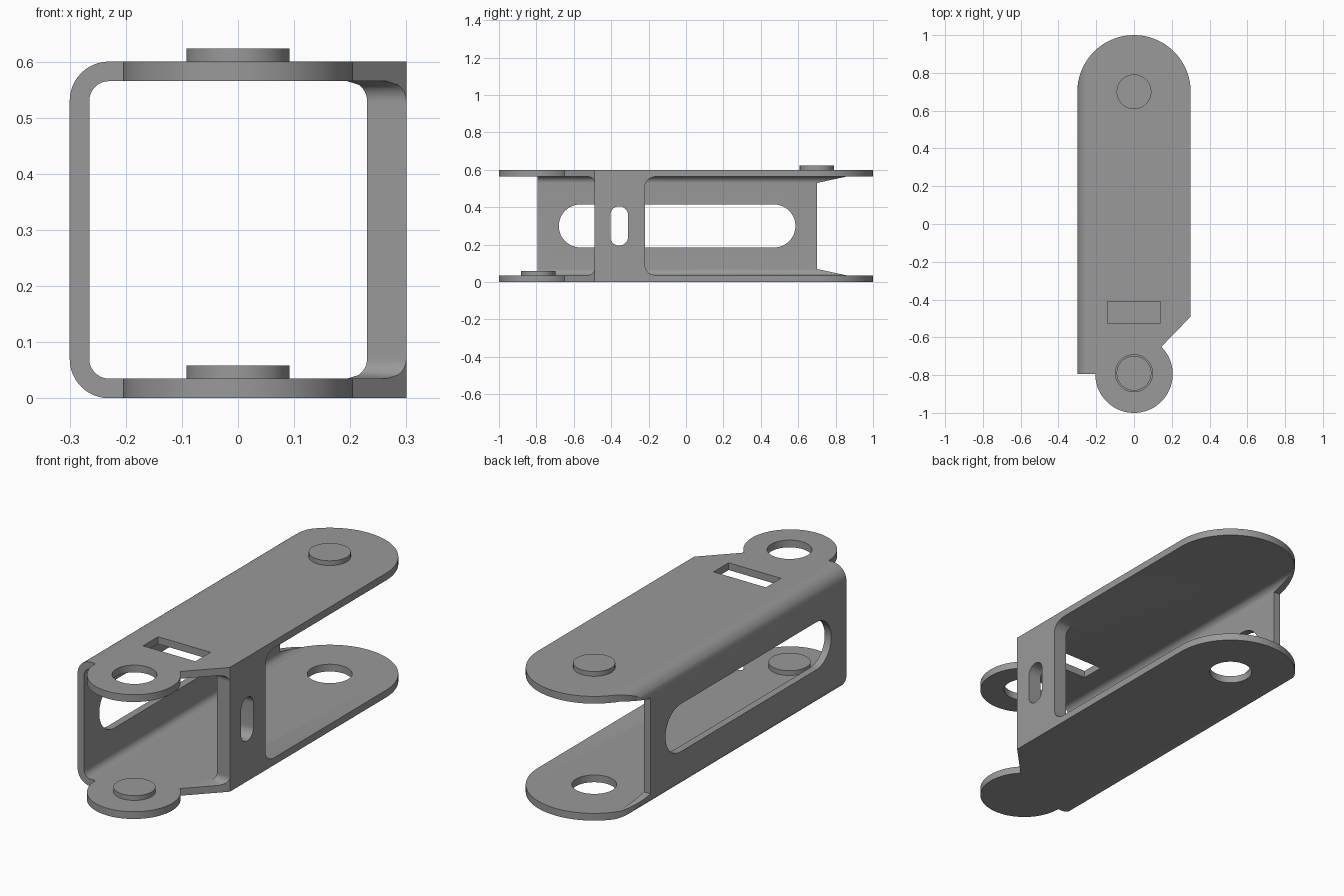
import bpy, bmesh, math
from mathutils import Vector

if "Cube" in bpy.data.objects:
    bpy.data.objects.remove(bpy.data.objects["Cube"])

T, H = 0.035, 0.60          # sheet thickness, overall height
W = 0.30                    # half width
YB, YF = 0.70, -0.795       # back and front pivot positions

steel = bpy.data.materials.new("steel_grey")
steel.diffuse_color = (0.32, 0.32, 0.32, 1)
steel.use_nodes = True
steel.node_tree.nodes["Principled BSDF"].inputs["Base Color"].default_value = steel.diffuse_color


def arc(cx, cy, r, a0, a1, n):
    return [(cx + r * math.cos(math.radians(a0 + (a1 - a0) * i / n)),
             cy + r * math.sin(math.radians(a0 + (a1 - a0) * i / n))) for i in range(n + 1)]


def loft(name, rings):
    """Closed solid through a list of equal-length 3D rings."""
    bm = bmesh.new()
    loops = [[bm.verts.new(p) for p in ring] for ring in rings]
    n = len(loops[0])
    for a, b in zip(loops, loops[1:]):
        for i in range(n):
            j = (i + 1) % n
            bm.faces.new((a[i], a[j], b[j], b[i]))
    bm.faces.new(loops[0][::-1])
    bm.faces.new(loops[-1])
    bmesh.ops.recalc_face_normals(bm, faces=bm.faces)
    me = bpy.data.meshes.new(name)
    bm.to_mesh(me)
    bm.free()
    ob = bpy.data.objects.new(name, me)
    bpy.context.collection.objects.link(ob)
    return ob


def prism(name, pts, axis, lo, hi):
    """Extrude a 2D outline along an axis (x: yz, y: xz, z: xy outline)."""
    place = {'x': lambda u, v, w: (w, u, v),
             'y': lambda u, v, w: (u, w, v),
             'z': lambda u, v, w: (u, v, w)}[axis]
    return loft(name, [[Vector(place(u, v, w)) for u, v in pts] for w in (lo, hi)])


def disc(name, y, r, lo, hi):
    return prism(name, arc(0, y, r, 0, 360, 64)[:-1], 'z', lo, hi)


def boolean(ob, other, op):
    mod = ob.modifiers.new("cut", 'BOOLEAN')
    mod.operation, mod.solver, mod.object = op, 'EXACT', other
    bpy.context.view_layer.objects.active = ob
    bpy.ops.object.modifier_apply(modifier=mod.name)
    bpy.data.objects.remove(other, do_unlink=True)


def slot(y0, y1, z0, z1, x0, x1):
    """Rounded slot cutter through a side wall."""
    r = min(y1 - y0, z1 - z0) / 2
    pts = (arc(y1 - r, z1 - r, r, 0, 90, 12) + arc(y0 + r, z1 - r, r, 90, 180, 12)
           + arc(y0 + r, z0 + r, r, 180, 270, 12) + arc(y1 - r, z0 + r, r, 270, 360, 12))
    clean = [p for i, p in enumerate(pts) if math.dist(p, pts[i - 1]) > 1e-5]
    return prism("slot_cutter", clean, 'x', x0, x1)


# Folded sheet: C section, open to the right
R = 2 * T
outer = arc(-W + R, R, R, 270, 180, 12) + arc(-W + R, H - R, R, 180, 90, 12)
inner = arc(-W + R, H - R, T, 90, 180, 12) + arc(-W + R, R, T, 180, 270, 12)
section = [(0.5, 0)] + outer + [(0.5, H), (0.5, H - T)] + inner + [(0.5, T)]
body = prism("bracket_body", section, 'y', -1.2, 1.2)

# Plan outline: round back, chamfered front corner, round front ear
c = 0.145
outline = ([(W, -0.49)] + arc(0, YB, W, 0, 180, 64) + [(-0.32, YB), (-0.32, YF)]
           + arc(0, YF, 0.205, 180, 405, 64))
boolean(body, prism("outline", outline, 'z', -0.1, H + 0.1), 'INTERSECT')

# Trim the left wall at the back, tapering into the plates
e = T + 0.0005
trim = [(YB, R), (0.86, e), (1.1, e), (1.1, H - e), (0.86, H - e), (YB, H - R)]
boolean(body, prism("trim", trim, 'x', -0.5, -0.2), 'DIFFERENCE')

# Right wall: thick post flaring into both plates
rings = []
levels = [(T - 0.015, 1.0)]
for i in range(13):
    a = math.radians(90 * i / 12)
    levels.append((T + 0.05 * math.sin(a), 1 - math.sin(a) if i == 0 else None))
flare = []
for z, _ in levels:
    t = max(z - T, 0)
    f = T - math.sqrt(max(T * T - (T - min(t, T)) ** 2, 0))
    B = 0.06
    b = B - math.sqrt(max(B * B - (B - min(t, B)) ** 2, 0))
    flare.append((z, f, b))
flare.append((T + 0.06, 0, 0))
flare += [(H - z, f, b) for z, f, b in reversed(flare)]
for z, f, b in flare:
    rings.append([Vector(p) for p in (
        (W, -0.49, z), (W - max(f, 1e-4), -0.49 - max(f, 1e-4), z),
        (0.23 - f, -0.49 - f, z), (0.23 - f, -0.22 + b, z), (W, -0.22 + b, z))])
boolean(body, loft("right_wall", rings), 'UNION')

# Openings: long left slot, short right slot, top window, pivot holes
boolean(body, slot(-0.68, 0.585, 0.185, 0.415, -0.4, -0.2), 'DIFFERENCE')
boolean(body, slot(-0.405, -0.31, 0.195, 0.405, 0.15, 0.4), 'DIFFERENCE')
window = [(-0.14, -0.525), (0.14, -0.525), (0.14, -0.41), (-0.14, -0.41)]
boolean(body, prism("window", window, 'z', 0.5, 0.7), 'DIFFERENCE')
boolean(body, disc("hole", YF + 0.005, 0.098, 0.5, 0.7), 'DIFFERENCE')
boolean(body, disc("hole", YB, 0.098, -0.1, 0.1), 'DIFFERENCE')

# Pivot pegs
parts = [body,
         disc("top_peg", YB, 0.092, H - 0.01, H + 0.023),
         disc("bottom_peg", YF + 0.005, 0.092, T - 0.01, T + 0.023)]

for ob in parts:
    ob.data.materials.clear()
    ob.data.materials.append(steel)
    bpy.ops.object.select_all(action='DESELECT')
    ob.select_set(True)
    bpy.context.view_layer.objects.active = ob
    bpy.ops.object.shade_smooth_by_angle(angle=math.radians(30))
